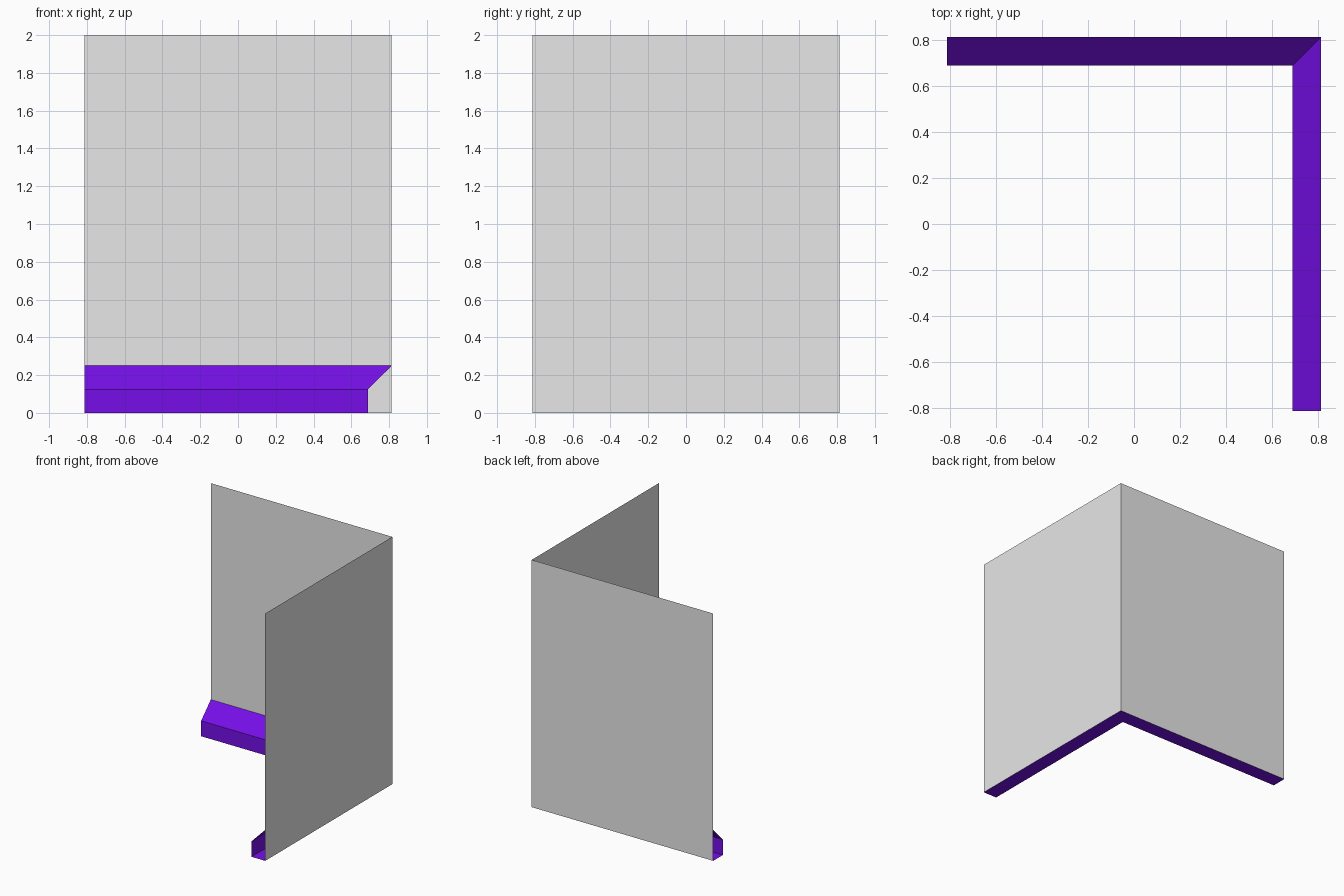
import bpy
import bmesh

cube = bpy.data.objects.get("Cube")
if cube:
    bpy.data.objects.remove(cube, do_unlink=True)

HALF = 0.812    # half the width of the corner
HEIGHT = 2.0
DEPTH = 0.123   # how far the trim stands out from the walls


def make_material(name, rgb):
    mat = bpy.data.materials.new(name)
    mat.use_nodes = True
    color = (*rgb, 1.0)
    mat.diffuse_color = color
    mat.node_tree.nodes["Principled BSDF"].inputs["Base Color"].default_value = color
    return mat


def sweep_corner(name, profile, mat):
    """Sweep an open (depth, height) profile round the corner with a mitre."""
    bm = bmesh.new()
    rows = []
    for depth, z in profile:
        inner = HALF - depth
        path = [(-HALF, inner), (inner, inner), (inner, -HALF)]
        rows.append([bm.verts.new((x, y, z)) for x, y in path])
    for low, high in zip(rows, rows[1:]):
        for i in range(len(low) - 1):
            bm.faces.new((low[i], low[i + 1], high[i + 1], high[i]))
    mesh = bpy.data.meshes.new(name)
    bm.to_mesh(mesh)
    bm.free()
    mesh.materials.append(mat)
    obj = bpy.data.objects.new(name, mesh)
    bpy.context.collection.objects.link(obj)
    return obj


grey = make_material("wall grey", (0.8, 0.8, 0.8))
purple = make_material("trim purple", (0.19, 0.005, 0.84))

# Two thin walls meeting at the back left corner
sweep_corner("corner_walls", [(0, 0), (0, HEIGHT)], grey)

# Open-ended skirting trim: underside, upright face and sloping top
sweep_corner("skirting_trim",
             [(0, 0), (DEPTH, 0), (DEPTH, 0.125), (0, 0.25)], purple)
